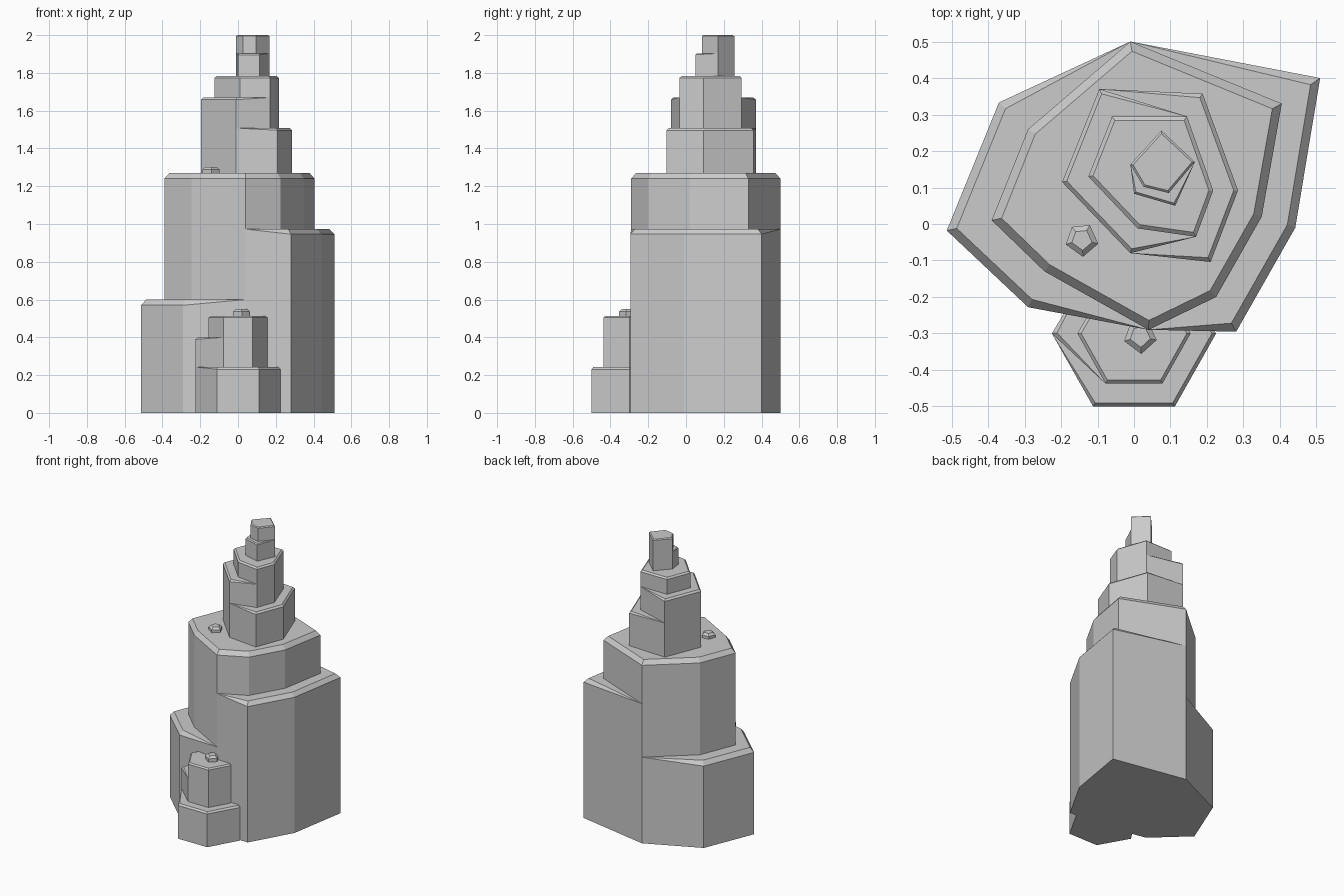
import bpy, bmesh
from mathutils import Vector

if "Cube" in bpy.data.objects:
    bpy.data.objects.remove(bpy.data.objects["Cube"])


def slab(name, pts, z0, z1, inset, drop, pinched=False):
    """Upright prism (points counter-clockwise) with a chamfered top rim.
    When pinched, the chamfer tapers to nothing at the first and last points."""
    n = len(pts)
    P = [Vector(p) for p in pts]
    low, mid, top = [], [], []
    bm = bmesh.new()
    for i, p in enumerate(P):
        low.append(bm.verts.new((p.x, p.y, z0)))
        if pinched and i in (0, n - 1):
            v = bm.verts.new((p.x, p.y, z1))
            mid.append(v)
            top.append(v)
            continue
        a = (p - P[i - 1]).normalized()
        b = (P[(i + 1) % n] - p).normalized()
        na, nb = Vector((-a.y, a.x)), Vector((-b.y, b.x))
        q = p + (na + nb) * inset / (1 + na.dot(nb))
        mid.append(bm.verts.new((p.x, p.y, z1 - drop)))
        top.append(bm.verts.new((q.x, q.y, z1)))
    bm.faces.new(low[::-1])
    bm.faces.new(top)
    for i in range(n):
        j = (i + 1) % n
        bm.faces.new((low[i], low[j], mid[j], mid[i]))
        ring = list(dict.fromkeys((mid[i], mid[j], top[j], top[i])))
        if len(ring) > 2:
            bm.faces.new(ring)
    bmesh.ops.recalc_face_normals(bm, faces=bm.faces)
    me = bpy.data.meshes.new(name)
    bm.to_mesh(me)
    bm.free()
    ob = bpy.data.objects.new(name, me)
    bpy.context.collection.objects.link(ob)
    return ob


# Main rock: tall core with a low left ledge and a higher right ledge
slab("main_core", [(-.01, .5), (-.29, .26), (-.39, .01), (-.245, -.13), (.04, -.29),
                   (.225, -.2), (.35, .02), (.405, .33)], 0, 1.27, .023, .03)
slab("left_ledge", [(-.01, .5), (-.37, .333), (-.513, -.018), (-.29, -.228), (.04, -.29)],
     0, .6, .023, .03, True)
slab("right_ledge", [(.04, -.29), (.28, -.295), (.442, -.01), (.51, .4), (-.01, .5)],
     0, .973, .023, .027, True)

# Upper spire: core and two staggered ledges
slab("spire_core", [(-.06, .295), (-.125, .13), (.01, -.012), (.17, -.035), (.217, .092),
                    (.145, .295)], 1.26, 1.783, .011, .01)
slab("spire_left_ledge", [(.145, .295), (-.095, .37), (-.197, .115), (-.01, -.08), (.17, -.035)],
     1.26, 1.67, .011, .012, True)
slab("spire_right_ledge", [(-.01, -.08), (.21, -.104), (.285, .092), (.188, .357), (-.095, .37)],
     1.26, 1.508, .011, .012, True)

# Peak
slab("peak_core", [(.075, .256), (-.01, .163), (.026, .102), (.095, .085), (.167, .17)],
     1.77, 2.0, .006, .006)
slab("peak_ledge", [(-.01, .163), (0, .083), (.113, .05), (.167, .17)],
     1.77, 1.903, .006, .007, True)

# Small side rock at the front
slab("side_core", [(-.155, -.3), (-.078, -.437), (.078, -.437), (.155, -.3), (.078, -.165),
                   (-.078, -.165)], 0, .513, .009, .009)
slab("side_base", [(-.225, -.3), (-.112, -.5), (.112, -.5), (.225, -.3), (.112, -.11)],
     0, .243, .01, .012, True)
slab("side_ledge", [(-.112, -.11), (-.225, -.3), (-.08, -.436)], 0, .4, .011, .011, True)

# Loose pebbles
slab("upper_pebble", [(-.17, -.008), (-.187, -.056), (-.14, -.09), (-.098, -.054),
                      (-.121, -.003)], 1.265, 1.303, .014, .014)
slab("lower_pebble", [(-.01, -.273), (-.027, -.321), (.02, -.356), (.062, -.318),
                      (.039, -.268)], .505, .55, .014, .014)
